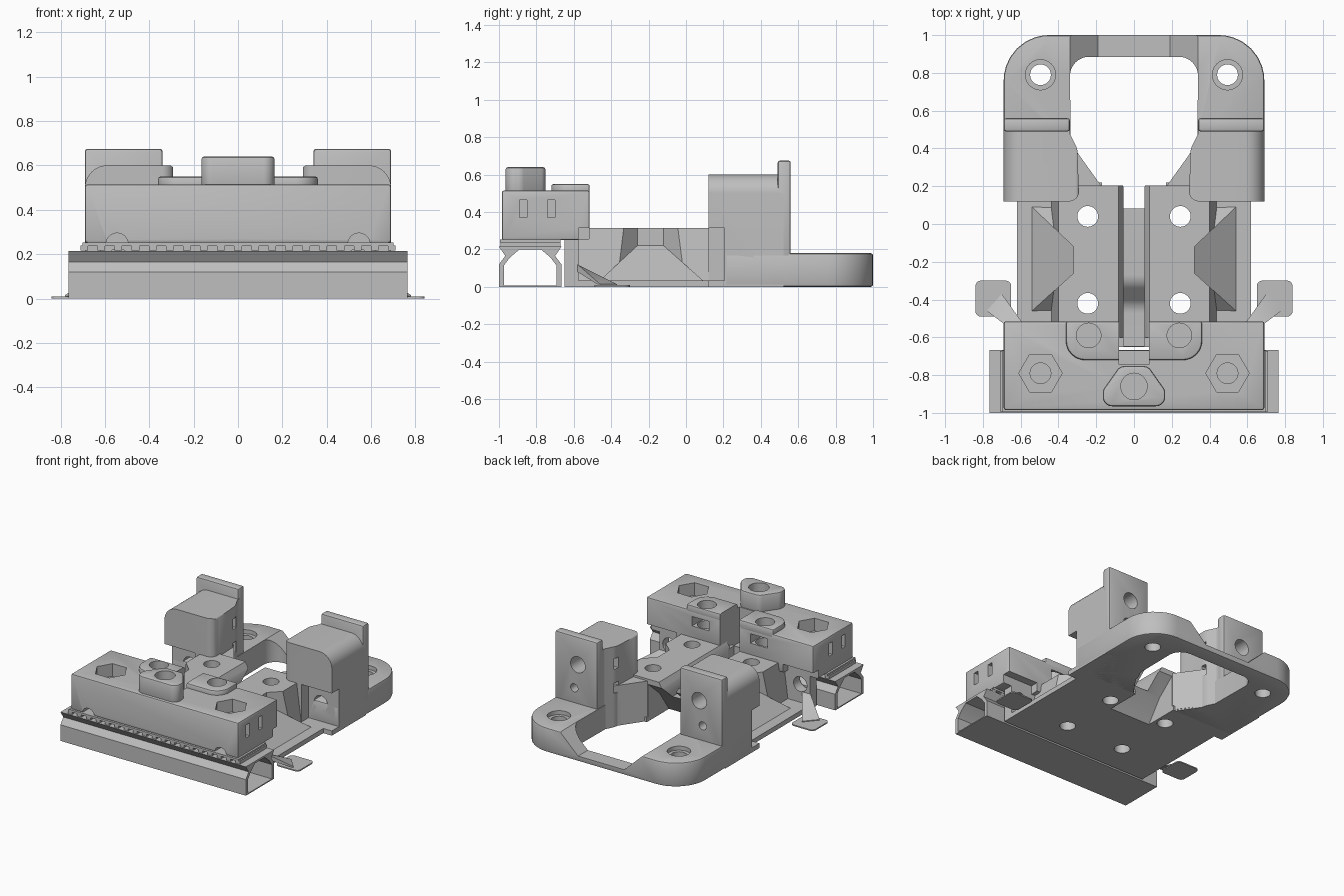
import bpy, bmesh, math
from mathutils import Vector

old = bpy.data.objects.get("Cube")
if old:
    bpy.data.objects.remove(old, do_unlink=True)

grey = bpy.data.materials.new("neutral_grey")
grey.use_nodes = True
colour = (0.52, 0.52, 0.52, 1)
grey.diffuse_color = colour
grey.node_tree.nodes["Principled BSDF"].inputs["Base Color"].default_value = colour
parts = []


def finish(name, bm):
    bmesh.ops.recalc_face_normals(bm, faces=bm.faces)
    me = bpy.data.meshes.new(name)
    bm.to_mesh(me)
    bm.free()
    me.materials.append(grey)
    ob = bpy.data.objects.new(name, me)
    bpy.context.collection.objects.link(ob)
    parts.append(ob)
    return ob


def fillet(pts, steps=8):
    """Round each (a, b, radius) corner of an outline."""
    out = []
    for i, p in enumerate(pts):
        c = Vector(p[:2])
        if len(p) < 3:
            out.append(c)
            continue
        u = (Vector(pts[i - 1][:2]) - c).normalized()
        v = (Vector(pts[(i + 1) % len(pts)][:2]) - c).normalized()
        half = u.angle(v) / 2
        mid = c + (u + v).normalized() * (p[2] / math.sin(half))
        t = p[2] / math.tan(half)
        a, b = c + u * t - mid, c + v * t - mid
        for k in range(steps + 1):
            d = a.lerp(b, k / steps).normalized() * p[2]
            out.append(mid + d)
    return out


def prism(name, pts, lo, hi, axis="z", flip=1):
    """Extrude an outline along an axis; flip=-1 mirrors it in x."""
    place = {"z": lambda a, b, c: (a * flip, b, c),
             "y": lambda a, b, c: (a * flip, c, b),
             "x": lambda a, b, c: (c * flip, a, b)}[axis]
    bm = bmesh.new()
    outline = fillet(pts)
    rings = [[bm.verts.new(place(p[0], p[1], c)) for p in outline] for c in (lo, hi)]
    n = len(outline)
    for ring in rings:
        bm.faces.new(ring)
    for i in range(n):
        j = (i + 1) % n
        bm.faces.new((rings[0][i], rings[0][j], rings[1][j], rings[1][i]))
    return finish(name, bm)


def box(name, x, y, z, flip=1):
    return prism(name, [(x[0], y[0]), (x[1], y[0]), (x[1], y[1]), (x[0], y[1])], *z, flip=flip)


def rod(centre, r, lo, hi, axis="z", sides=32):
    a, b = centre
    ring = [(a + r * math.cos(k * math.tau / sides), b + r * math.sin(k * math.tau / sides))
            for k in range(sides)]
    return prism("cutter", ring, lo, hi, axis)


def hull(name, pts, flip=1):
    bm = bmesh.new()
    vs = [bm.verts.new((p[0] * flip, p[1], p[2])) for p in pts]
    bmesh.ops.convex_hull(bm, input=vs)
    return finish(name, bm)


def bake(ob):
    dg = bpy.context.evaluated_depsgraph_get()
    me = bpy.data.meshes.new_from_object(ob.evaluated_get(dg))
    ob.modifiers.clear()
    ob.data = me


def soften(ob, width=0.012):
    m = ob.modifiers.new("soft_edges", "BEVEL")
    m.width, m.segments, m.limit_method, m.angle_limit = width, 2, "ANGLE", math.radians(40)
    bake(ob)
    return ob


def cut(ob, cutters, op="DIFFERENCE"):
    for c in cutters:
        m = ob.modifiers.new("cut", "BOOLEAN")
        m.operation, m.object, m.solver = op, c, "EXACT"
    bake(ob)
    for c in cutters:
        parts.remove(c)
        bpy.data.objects.remove(c, do_unlink=True)
    return ob


def pocket(s):
    return box("cutter", (0.44, 0.8), (-0.575, 0.205), (0.035, 0.315), s)


def mount_holes():
    return [rod((x, y), 0.055, -0.1, 0.5) for x in (-0.245, 0.245) for y in (-0.42, 0.04)]


def ramp():
    return prism("cutter", [(-0.05, -0.01), (0.07, 0.16), (0.3, 0.36), (0.3, -0.01)], -0.17, 0.17, "x")


def channel():
    return prism("cutter", [(-0.645, 0.05), (-0.43, 0.05, 0.1), (-0.31, 0.17, 0.1), (0.3, 0.17),
                            (0.3, 0.7), (-0.645, 0.7)], -0.055, 0.055, "x")


# Floor and central core with its guide channel
plate = box("base_plate", (-0.62, 0.62), (-0.65, 0.22), (0, 0.035))
cut(plate, mount_holes() + [ramp()])
core = prism("core", [(-0.44, 0.02), (0.44, 0.02), (0.4, 0.315), (-0.4, 0.315)], -0.6, 0.203, "y")
tools = mount_holes() + [ramp(), channel()]
tools.append(prism("cutter", [(-0.05, 0.26), (0.05, 0.26), (0.09, 0.33), (-0.09, 0.33)], -0.7, 0.3, "y"))
wedge = [(0.32, -0.26, 0.22), (0.32, -0.12, 0.22), (0.54, -0.46, 0.035), (0.54, 0.09, 0.035)]
for s in (1, -1):
    tools.append(hull("cutter", wedge + [(x, y, 0.4) for x, y, z in wedge], s))
cut(core, tools)
for s in (1, -1):
    hull("side_gusset", wedge + [(0.33, -0.46, 0.03), (0.33, 0.09, 0.03)], s)

# Rear frame with the large opening and lowered crossbar
frame = soften(prism("rear_frame", [(-0.69, 0.205), (0.69, 0.205), (0.69, 1, 0.24), (-0.69, 1, 0.24)], 0, 0.18))
side = [(0.17, 0.19), (0.335, 0.43, 0.1), (0.34, 0.885, 0.1)]
opening = side + [(-p[0], *p[1:]) for p in reversed(side)]
tools = [prism("cutter", opening, -0.1, 0.5),
         prism("cutter", [(-0.19, 0.04), (0.19, 0.04), (0.36, 0.2), (-0.36, 0.2)], 0.8, 1.1, "y")]
for x in (-0.495, 0.495):
    tools += [rod((x, 0.79), 0.055, -0.1, 0.3), rod((x, 0.79), 0.08, 0.15, 0.3)]
cut(frame, tools)

# Rear towers with back fins
for s in (1, -1):
    prism("frame_cheek", [(0.172, 0.2), (0.36, 0.2), (0.36, 0.46), (0.33, 0.42)], 0.01, 0.3, flip=s)
    tower = prism("tower", [(0.29, 0), (0.69, 0), (0.69, 0.6, 0.1), (0.29, 0.6, 0.02)], 0.12, 0.52, "y", s)
    plan = [(0.29, 0.12, 0.05), (0.7, 0.12), (0.7, 0.52), (0.34, 0.52), (0.34, 0.48, 0.02), (0.3, 0.4, 0.1)]
    cut(tower, [prism("cutter", plan, -0.1, 0.7, flip=s)], "INTERSECT")
    fin = soften(box("tower_fin", (0.34, 0.69), (0.49, 0.56), (0.1, 0.675), s))

    def screw_holes():
        return [rod((0.5 * s, 0.47), 0.06, 0.25, 0.6, "y"), rod((0.53 * s, 0.29), 0.03, 0.25, 0.6, "y")]
    cut(fin, screw_holes())
    slots = [box("cutter", (0.2, 0.5), (0.37, 0.41), (z - 0.04, z + 0.04), s) for z in (0.29, 0.47)]
    cut(tower, [pocket(s), rod((0.54 * s, 0.17), 0.055, 0.1, 0.4, "y")] + screw_holes() + slots)

# Front wall joining the floor to the carriage block
wall = box("front_wall", (-0.62, 0.62), (-0.65, -0.575), (0, 0.27))
cut(wall, [rod((x, 0.17), 0.055, -0.7, -0.5, "y") for x in (-0.54, 0.54)] + [channel()])

# Carriage block with raised step and boss
def centre_slot():
    return box("cutter", (-0.08, 0.08), (-0.745, -0.4), (0.2, 0.7))


def step_holes(lo):
    return [rod((x, -0.59), 0.065, lo, 0.7) for x in (-0.24, 0.24)]


def boss_hole():
    return rod((0, -0.86), 0.07, 0.3, 0.8)


block = soften(box("carriage_block", (-0.69, 0.69), (-0.985, -0.515), (0.25, 0.515)))
tools = [centre_slot(), boss_hole()] + step_holes(0.34)
for s in (1, -1):
    tools += [pocket(s), rod((0.495 * s, -0.79), 0.115, 0.42, 0.6, sides=6),
              rod((0.495 * s, -0.79), 0.055, 0.2, 0.6),
              rod((0.545 * s, 0.245), 0.05, -1.1, -0.9, "y"),
              box("cutter", (0.17, 0.31), (-0.66, -0.4), (0.4, 0.47), s)]
    tools += [box("cutter", (0.62, 0.8), (y - 0.02, y + 0.02), (0.37, 0.465), s) for y in (-0.87, -0.72)]
cut(block, tools)
step = soften(prism("raised_step", [(-0.36, -0.515), (-0.36, -0.72, 0.1), (0.36, -0.72, 0.1), (0.36, -0.515)],
                    0.48, 0.55))
cut(step, [centre_slot()] + step_holes(0.3))
edge = [(0.165, -0.965, 0.05), (0.165, -0.88, 0.05), (0.075, -0.752, 0.05)]
boss = soften(prism("boss", edge + [(-x, y, r) for x, y, r in reversed(edge)], 0.48, 0.64))
cut(boss, [boss_hole()])

# Toothed belt under the block
box("belt", (-0.7, 0.7), (-0.995, -0.67), (0.236, 0.252))
for i in range(19):
    x = (i - 9) * 0.077
    box("belt_tooth", (x - 0.017, x + 0.017), (-0.992, -0.672), (0.216, 0.24))

# Hollow rail with V grooves
half = [(0.167, 0), (0.167, 0.12), (0.133, 0.165), (0.167, 0.215)]
outer = [(-0.833 + a, b) for a, b in half] + [(-0.833 - a, b) for a, b in reversed(half)]
rail = prism("rail", outer, -0.765, 0.765, "x")
hollow = [(0.14, 0.008), (0.14, 0.115), (0.11, 0.155), (0.058, 0.2)]
inner = [(-0.833 + a, b) for a, b in hollow] + [(-0.833 - a, b) for a, b in reversed(hollow)]
cut(rail, [prism("cutter", inner, -0.9, 0.9, "x")])

# Thin corner feet with sloping arms
for s in (1, -1):
    prism("foot_pad", [(0.65, -0.49, 0.03), (0.84, -0.49, 0.03), (0.84, -0.3, 0.03), (0.65, -0.3, 0.03)],
          0, 0.009, flip=s)
    hull("foot_arm", [(0.55, -0.58, 0.12), (0.62, -0.58, 0.12), (0.55, -0.58, 0.08), (0.62, -0.58, 0.08),
                      (0.7, -0.37, 0.005), (0.78, -0.46, 0.005), (0.7, -0.37, 0.015), (0.78, -0.46, 0.015)], s)

bpy.ops.object.select_all(action="DESELECT")
for ob in parts:
    ob.select_set(True)
bpy.context.view_layer.objects.active = parts[0]
bpy.ops.object.shade_smooth_by_angle(angle=math.radians(30))
